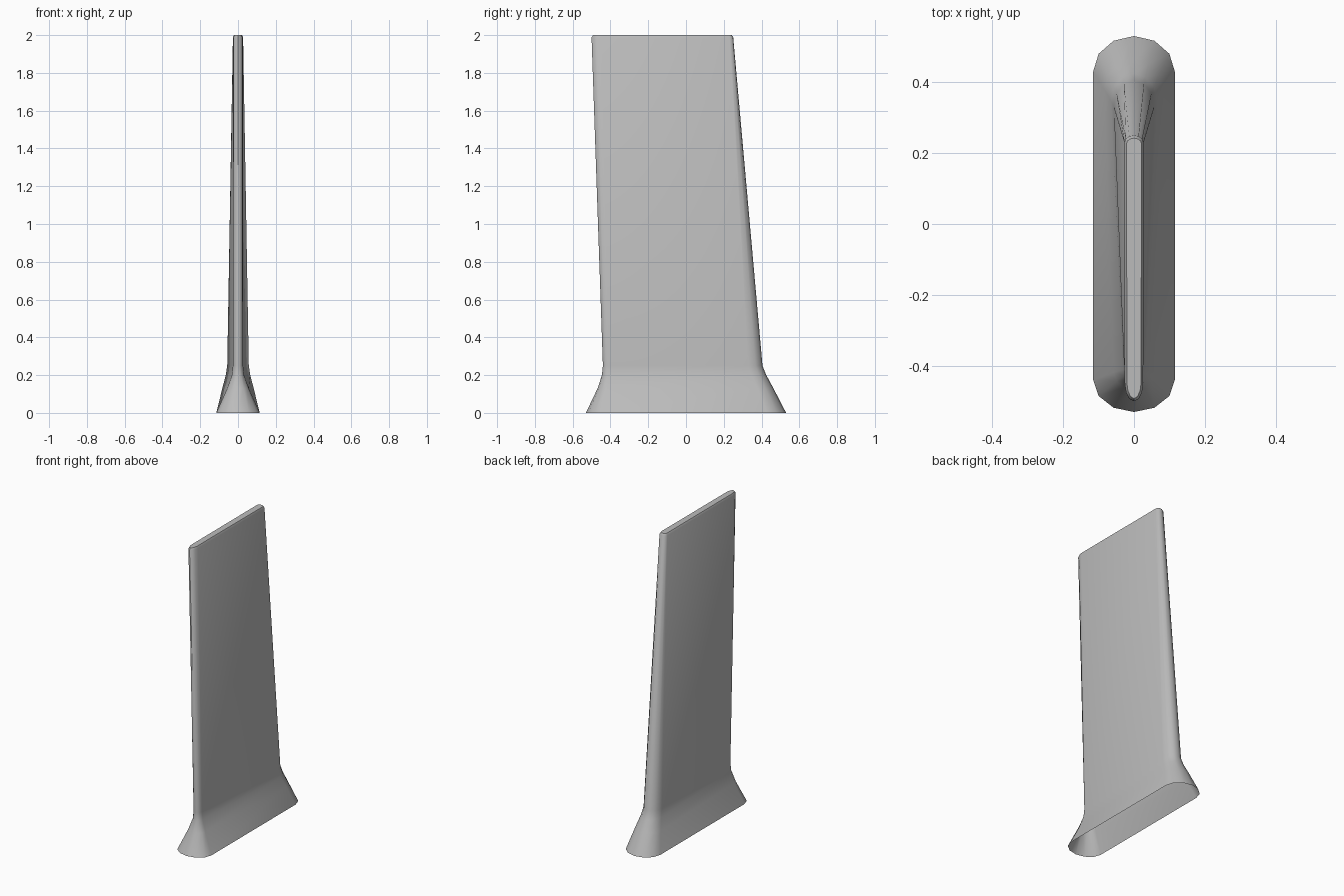
import bpy
import bmesh
from math import sin, cos, pi, radians

cube = bpy.data.objects.get("Cube")
if cube:
    bpy.data.objects.remove(cube, do_unlink=True)

# One flat colour for the whole fin
grey = bpy.data.materials.new("light grey")
grey.use_nodes = True
colour = (0.5, 0.5, 0.5, 1)
grey.diffuse_color = colour
grey.node_tree.nodes["Principled BSDF"].inputs["Base Color"].default_value = colour

# Cross-sections: height, front y, back y, front and back half width, front and back round depth
SECTIONS = [
    (0.00, -0.53, 0.53, 0.115, 0.115, 0.09, 0.10),
    (0.13, -0.468, 0.463, 0.057, 0.083, 0.05, 0.085),
    (0.20, -0.445, 0.425, 0.032, 0.065, 0.035, 0.078),
    (0.25, -0.44, 0.405, 0.027, 0.057, 0.03, 0.075),
    (1.988, -0.50, 0.25, 0.026, 0.027, 0.05, 0.02),
    (2.00, -0.492, 0.242, 0.02, 0.021, 0.045, 0.015),
]
STEPS = 3


def outline(z, front, back, front_w, back_w, front_d, back_d):
    """Closed ring with a rounded front and a rounded back."""
    angles = [pi / 2 * i / STEPS for i in range(STEPS + 1)]
    half = [(front_w * sin(a), front + front_d * (1 - cos(a)), z) for a in angles]
    half += [(back_w * sin(a), back - back_d * (1 - cos(a)), z) for a in reversed(angles)]
    return half + [(-x, y, h) for x, y, h in half[-2:0:-1]]


# Loft the sections into a fin, capped at the tip and open at the root
bm = bmesh.new()
rings = [[bm.verts.new(p) for p in outline(*s)] for s in SECTIONS]
for low, high in zip(rings, rings[1:]):
    for i in range(len(low)):
        j = (i + 1) % len(low)
        bm.faces.new((low[i], low[j], high[j], high[i]))
bm.faces.new(rings[-1])

mesh = bpy.data.meshes.new("fin")
bm.to_mesh(mesh)
bm.free()
mesh.materials.append(grey)
fin = bpy.data.objects.new("fin", mesh)
bpy.context.collection.objects.link(fin)

# Smooth shading with sharp tip edges
bpy.ops.object.select_all(action="DESELECT")
fin.select_set(True)
bpy.context.view_layer.objects.active = fin
bpy.ops.object.shade_smooth_by_angle(angle=radians(35))
